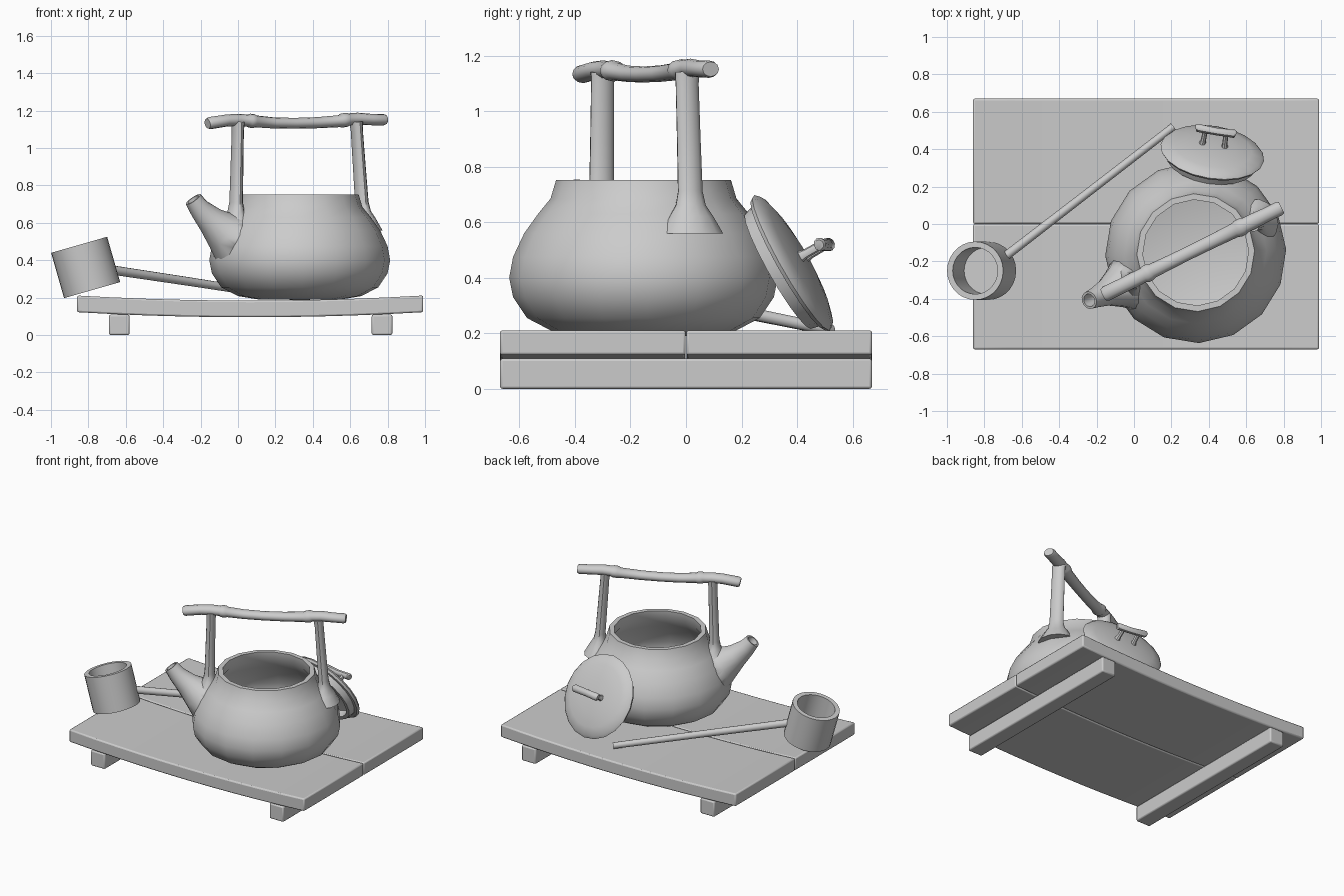
import bpy, bmesh, math
from mathutils import Vector, Matrix

if "Cube" in bpy.data.objects:
    bpy.data.objects.remove(bpy.data.objects["Cube"])

POT = Vector((0.33, -0.153, 0))
AXIS = Vector((0.897, 0.441, 0)).normalized()      # direction of spout and handle
ACROSS = Vector((-AXIS.y, AXIS.x, 0))


def skin(name, rings, matrix=None, angle=40):
    """Join rings of points into a closed surface; one-point rings are poles."""
    bm = bmesh.new()
    loops = [[bm.verts.new(p) for p in ring] for ring in rings]
    for a, b in zip(loops, loops[1:]):
        n = max(len(a), len(b))
        for i in range(n):
            j = (i + 1) % n
            if len(a) == 1:
                bm.faces.new((a[0], b[i], b[j]))
            elif len(b) == 1:
                bm.faces.new((a[i], b[0], a[j]))
            else:
                bm.faces.new((a[i], b[i], b[j], a[j]))
    for end in (loops[0], loops[-1]):
        if len(end) > 2:
            bm.faces.new(end)
    bmesh.ops.recalc_face_normals(bm, faces=bm.faces)
    mesh = bpy.data.meshes.new(name)
    bm.to_mesh(mesh)
    bm.free()
    mesh.polygons.foreach_set("use_smooth", [True] * len(mesh.polygons))
    mesh.set_sharp_from_angle(angle=math.radians(angle))
    obj = bpy.data.objects.new(name, mesh)
    bpy.context.collection.objects.link(obj)
    if matrix is not None:
        obj.matrix_world = matrix
    return obj


def lathe(name, profile, n, matrix=None, centre=Vector(), turn=0.0, angle=40):
    rings = []
    for r, z in profile:
        count = n if r > 0 else 1
        rings.append([centre + Vector((r * math.cos(turn + math.tau * i / n),
                                       r * math.sin(turn + math.tau * i / n), z))
                      for i in range(count)])
    return skin(name, rings, matrix, angle)


def tube(name, path, n, side, hole=None, matrix=None, angle=40):
    """Loft ellipses along a path of (point, half width along side, other half width)."""
    pts = [Vector(p[0]) for p in path]
    rings = []

    def ring(c, t, a, b):
        s = (side - t * side.dot(t)).normalized()
        u = t.cross(s)
        return [c + s * a * math.cos(math.tau * i / n) + u * b * math.sin(math.tau * i / n)
                for i in range(n)]
    for k, (_, a, b) in enumerate(path):
        t = (pts[min(k + 1, len(pts) - 1)] - pts[max(k - 1, 0)]).normalized()
        rings.append(ring(pts[k], t, a, b))
    if hole:
        r, depth = hole
        rings += [ring(pts[-1], t, r, r), ring(pts[-1] - t * depth, t, r * 0.8, r * 0.8)]
    return skin(name, rings, matrix, angle)


def bevel(obj, width):
    m = obj.modifiers.new("bevel", 'BEVEL')
    m.width, m.segments, m.limit_method = width, 2, 'ANGLE'


# Tray: two slightly sagging planks on two feet
def sag(x):
    return 0.095 + 0.027 * ((x - 0.065) / 0.925) ** 2


xs = [-0.86 + 1.85 * i / 10 for i in range(11)]
outline = [(x, sag(x)) for x in xs] + [(x, sag(x) + 0.089) for x in reversed(xs)]
for name, y0, y1 in (("front_plank", -0.67, -0.001), ("back_plank", 0.001, 0.67)):
    plank = skin(name, [[Vector((x, y, z)) for x, z in outline] for y in (y0, y1)], angle=25)
    bevel(plank, 0.009)
for name, x in (("left_foot", -0.635), ("right_foot", 0.77)):
    foot = skin(name, [[Vector((x + sx * 0.055, sy * 0.67, z))
                        for sx, sy in ((-1, -1), (1, -1), (1, 1), (-1, 1))] for z in (0, 0.109)])
    bevel(foot, 0.009)

# Pot body: hollow turned shape
turn = math.radians(24.5)
outer = [(0, 0.188), (0.22, 0.19), (0.33, 0.208), (0.42, 0.255), (0.47, 0.33), (0.484, 0.40),
         (0.47, 0.475), (0.43, 0.56), (0.38, 0.63), (0.335, 0.685), (0.315, 0.752)]
inner = [(0.283, 0.752), (0.29, 0.685), (0.35, 0.61), (0.40, 0.54), (0.44, 0.46), (0.45, 0.40),
         (0.435, 0.33), (0.39, 0.27), (0.30, 0.235), (0, 0.225)]
lathe("pot_body", outer + inner, 16, centre=POT, turn=turn)

# Cutter that keeps the inside of the pot clear
cavity = lathe("cavity_cutter", [(0, 0.85), (0.285, 0.85)] + [(r + 0.006 if r else 0, z) for r, z in inner],
               16, centre=POT, turn=turn)
cavity.hide_render = True
cavity.hide_viewport = True


def clear_inside(obj):
    m = obj.modifiers.new("clear_inside", 'BOOLEAN')
    m.operation, m.object, m.solver = 'DIFFERENCE', cavity, 'EXACT'


# Spout with an open tip
spout = tube("spout", [((0.07, -0.27, 0.44), 0.24, 0.21),
                       ((-0.01, -0.305, 0.50), 0.175, 0.155),
                       ((-0.08, -0.337, 0.555), 0.115, 0.112),
                       ((-0.145, -0.366, 0.613), 0.074, 0.078),
                       ((-0.205, -0.393, 0.675), 0.055, 0.057),
                       ((-0.24, -0.408, 0.725), 0.048, 0.048)],
             14, ACROSS, hole=(0.035, 0.09))
clear_inside(spout)

# Handle posts flaring into the shoulder
for name, top, foot, out in (("spout_side_post", (0.0, -0.30), (-0.012, -0.305), -1),
                             ("back_post", (0.632, 0.003), (0.668, 0.018), 1)):
    a, b = Vector((*foot, 0)), Vector((*top, 0))
    path = []
    for z, wide, thin in ((0.56, 0.12, 0.10), (0.62, 0.085, 0.065), (0.66, 0.058, 0.042),
                          (0.71, 0.048, 0.033), (0.90, 0.046, 0.031), (1.09, 0.045, 0.029),
                          (1.14, 0.046, 0.034)):
        p = a.lerp(b, max(0, (z - 0.62) / 0.52))
        path.append((p + Vector((0, 0, z)), wide, thin))
    post = tube(name, path, 12, ACROSS)
    clear_inside(post)

# Handle bar with two knuckles
bar = [(-0.163, 1.130, 0.034), (-0.15, 1.133, 0.041), (-0.06, 1.147, 0.040), (0.0, 1.150, 0.041),
       (0.05, 1.147, 0.040), (0.062, 1.146, 0.047), (0.082, 1.144, 0.047), (0.096, 1.142, 0.040),
       (0.19, 1.134, 0.037), (0.30, 1.132, 0.036), (0.42, 1.135, 0.037), (0.54, 1.143, 0.040),
       (0.556, 1.147, 0.047), (0.58, 1.150, 0.047), (0.594, 1.152, 0.041), (0.64, 1.156, 0.041),
       (0.71, 1.152, 0.038), (0.775, 1.151, 0.039), (0.788, 1.151, 0.033)]
tube("handle_bar", [((x, -0.375 + 0.492 * (x + 0.155), z), r, r * 0.8) for x, z, r in bar],
     12, ACROSS)

# Lid leaning on the pot, with a flange underneath
zaxis = Vector((0.14, 0.86, 0.49)).normalized()
xaxis = Vector((0.86, -0.14, 0)).normalized()
yaxis = zaxis.cross(xaxis)
lid_at = Matrix((xaxis, yaxis, zaxis)).transposed().to_4x4()
lid_at.translation = (0.42, 0.388, 0.457)
lathe("lid", [(0, 0.042), (0.12, 0.038), (0.21, 0.024), (0.265, 0.008), (0.28, -0.008),
              (0.27, -0.022), (0.25, -0.024), (0.24, -0.065), (0.215, -0.065),
              (0.205, -0.02), (0, 0.005)], 20, lid_at)

# Lid grip: bar on two legs
tube("lid_grip", [((-0.107, 0, 0.126), 0.018, 0.018), ((-0.10, 0, 0.128), 0.025, 0.022),
                  ((0, 0, 0.124), 0.023, 0.02), ((0.10, 0, 0.128), 0.025, 0.022),
                  ((0.107, 0, 0.126), 0.018, 0.018)], 10, Vector((0, 1, 0)), matrix=lid_at)
for name, s in (("left_grip_leg", -1), ("right_grip_leg", 1)):
    tube(name, [((s * 0.062, 0, 0.025), 0.024, 0.02), ((s * 0.058, 0, 0.06), 0.017, 0.014),
                ((s * 0.056, 0, 0.125), 0.016, 0.013)], 8, Vector((0, 1, 0)), matrix=lid_at)

# Ladle: tilted open cup and a long stick
tilt = Matrix.Translation((-0.78, -0.25, 0.24)) @ Matrix.Rotation(math.radians(-16), 4, 'Y')
lathe("ladle_cup", [(0, 0), (0.156, 0), (0.156, 0.252), (0.125, 0.252), (0.125, 0.03), (0, 0.03)],
      28, tilt)
tube("ladle_stick", [((-0.71, -0.19, 0.353), 0.025, 0.024), ((-0.25, 0.165, 0.284), 0.023, 0.022),
                     ((0.21, 0.52, 0.212), 0.021, 0.021)], 12, Vector((0, 0, 1)))
